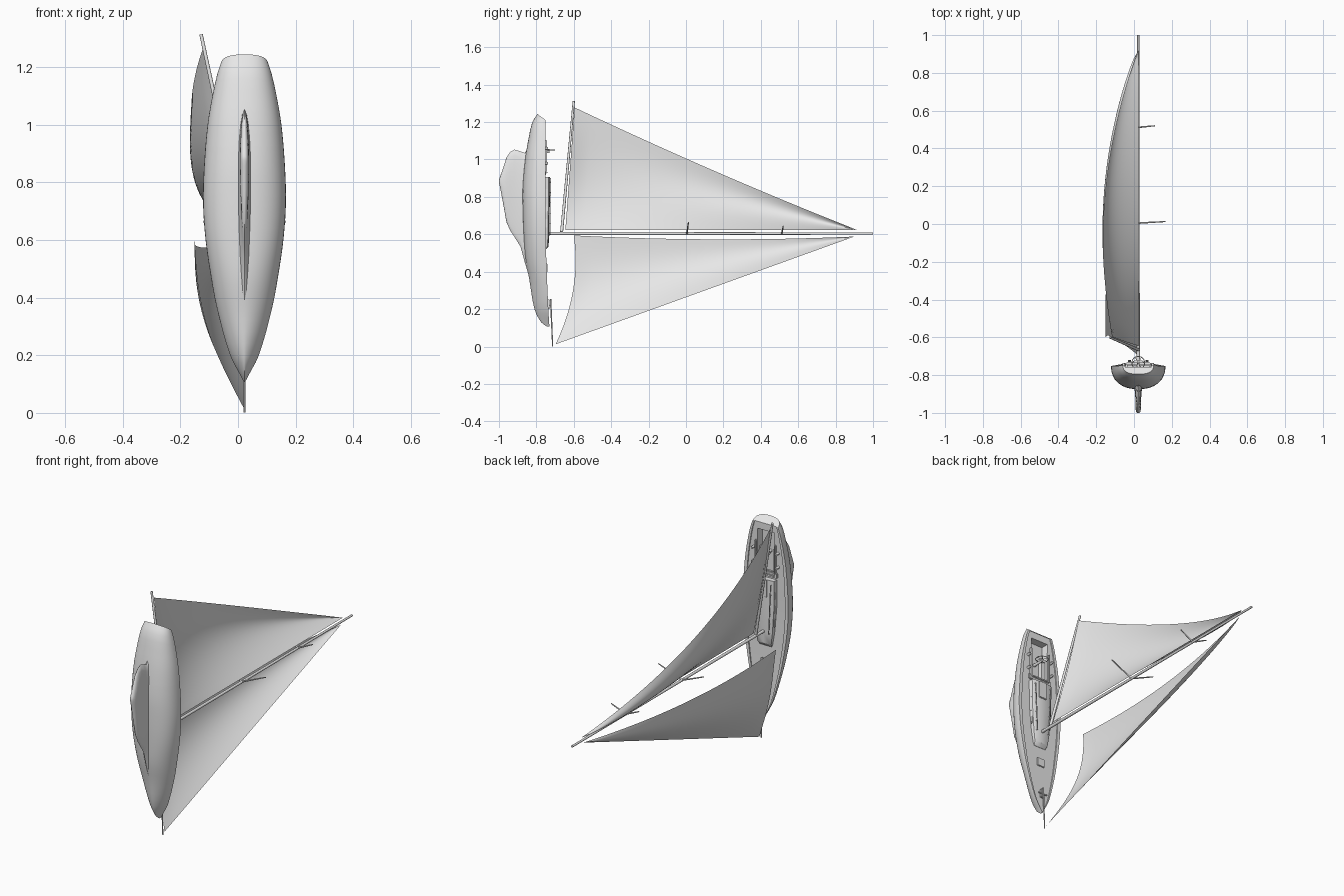
import bpy, bmesh, math
from mathutils import Vector

cube = bpy.data.objects.get("Cube")
if cube:
    bpy.data.objects.remove(cube, do_unlink=True)

CX = 0.0225   # centreline of the boat

grey = bpy.data.materials.new("light_grey")
grey.use_nodes = True
grey.diffuse_color = (0.8, 0.8, 0.8, 1)
grey.node_tree.nodes["Principled BSDF"].inputs["Base Color"].default_value = (0.8, 0.8, 0.8, 1)


def finish(name, bm, angle=35, recalc=True):
    if recalc:
        bmesh.ops.recalc_face_normals(bm, faces=bm.faces[:])
    mesh = bpy.data.meshes.new(name)
    bm.to_mesh(mesh)
    bm.free()
    mesh.materials.append(grey)
    obj = bpy.data.objects.new(name, mesh)
    bpy.context.collection.objects.link(obj)
    bpy.ops.object.select_all(action='DESELECT')
    obj.select_set(True)
    bpy.context.view_layer.objects.active = obj
    bpy.ops.object.shade_smooth_by_angle(angle=math.radians(angle))
    return obj


def loft(name, rings, angle=35):
    """Skin closed rings of points and cap both ends."""
    bm = bmesh.new()
    vs = [[bm.verts.new(p) for p in r] for r in rings]
    n = len(vs[0])
    for a, b in zip(vs, vs[1:]):
        for i in range(n):
            j = (i + 1) % n
            bm.faces.new((a[i], a[j], b[j], b[i]))
    bm.faces.new(vs[0])
    bm.faces.new(vs[-1])
    bmesh.ops.remove_doubles(bm, verts=bm.verts[:], dist=1e-5)
    bmesh.ops.dissolve_degenerate(bm, edges=bm.edges[:], dist=1e-5)
    return finish(name, bm, angle)


def rod(name, a, b, r, r2=None, sides=12):
    a, b = Vector(a), Vector(b)
    d = b - a
    bm = bmesh.new()
    bmesh.ops.create_cone(bm, cap_ends=True, segments=sides, radius1=r,
                          radius2=r if r2 is None else r2, depth=d.length)
    bmesh.ops.rotate(bm, verts=bm.verts, matrix=d.to_track_quat('Z', 'Y').to_matrix())
    bmesh.ops.translate(bm, verts=bm.verts, vec=(a + b) / 2)
    return finish(name, bm)


def box(name, centre, size, bevel=0.003):
    bm = bmesh.new()
    bmesh.ops.create_cube(bm, size=1)
    bmesh.ops.scale(bm, vec=size, verts=bm.verts)
    bmesh.ops.bevel(bm, geom=bm.edges[:], offset=bevel, segments=2, affect='EDGES')
    bmesh.ops.translate(bm, verts=bm.verts, vec=centre)
    return finish(name, bm)


def curve_at(table, z):
    """Smooth interpolation through rows of (z, values...)."""
    k = max(i for i in range(len(table) - 1) if table[i][0] <= z or i == 0)
    p = [table[min(max(k + o, 0), len(table) - 1)] for o in (-1, 0, 1, 2)]
    h = p[2][0] - p[1][0]
    t = (z - p[1][0]) / h
    out = []
    for c in range(1, len(table[0])):
        m1 = (p[2][c] - p[0][c]) / (p[2][0] - p[0][0]) * h
        m2 = (p[3][c] - p[1][c]) / (p[3][0] - p[1][0]) * h
        out.append((2*t**3 - 3*t*t + 1) * p[1][c] + (t**3 - 2*t*t + t) * m1
                   + (3*t*t - 2*t**3) * p[2][c] + (t**3 - t*t) * m2)
    return out


# Hull stations: z, half beam, sheer y, bottom y, section fullness
STATIONS = [(0.107, 0.002, -0.730, -0.745, 1.3), (0.13, 0.014, -0.732, -0.775, 1.4),
            (0.20, 0.050, -0.736, -0.810, 1.6), (0.36, 0.095, -0.743, -0.838, 1.9),
            (0.47, 0.116, -0.747, -0.858, 2.1), (0.60, 0.135, -0.750, -0.868, 2.3),
            (0.73, 0.1437, -0.752, -0.873, 2.3), (0.86, 0.140, -0.752, -0.873, 2.3),
            (1.00, 0.128, -0.752, -0.859, 2.3), (1.10, 0.111, -0.751, -0.840, 2.3),
            (1.17, 0.095, -0.750, -0.822, 2.4), (1.21, 0.081, -0.750, -0.795, 2.5)]
WELL = (0.925, 1.17)   # cockpit extent


def hull_ring(z, well):
    hw, top, low, n = curve_at(STATIONS, z)
    rake = 0.033 * max(0, (z - 0.9) / 0.31)
    pts = []
    for i in range(25):
        a = math.pi * i / 24
        c, s = math.cos(a), math.sin(a)
        f = abs(s) ** (2 / n)
        pts.append((CX + math.copysign(abs(c) ** (2 / n), c) * hw, top - (top - low) * f, z + rake * f))
    rim, cw = 0.86 * hw, min(0.055, 0.62 * hw)
    deck = top - min(0.006, 0.3 * hw)
    floor = deck - 0.045 if well else deck
    for x, y in ((-rim, top), (-rim, deck), (-cw, deck), (-cw, floor),
                 (cw, floor), (cw, deck), (rim, deck), (rim, top)):
        pts.append((CX + x, y, z))
    return pts


zs = [0.107, 0.115, 0.13, 0.15, 0.175] + [0.2 + 0.04 * i for i in range(19)]
rings = [hull_ring(z, False) for z in zs] + [hull_ring(WELL[0], False)]
rings += [hull_ring(WELL[0] + (WELL[1] - WELL[0]) * i / 7, True) for i in range(8)]
rings += [hull_ring(z, False) for z in (WELL[1], 1.19, 1.21)]
loft("hull", rings)

# Keel: depth y, leading z, trailing z, half thickness
KEEL = [(-0.835, 0.36, 1.08, 0.034), (-0.862, 0.45, 1.035, 0.027), (-0.885, 0.535, 1.043, 0.021),
        (-0.917, 0.585, 1.053, 0.018), (-0.940, 0.62, 1.04, 0.018), (-0.960, 0.665, 1.01, 0.018),
        (-0.978, 0.765, 0.955, 0.017), (-0.995, 0.855, 0.905, 0.012), (-1.0, 0.875, 0.89, 0.006)]
rings = []
for y, z0, z1, t in KEEL:
    ring = []
    for i in range(24):
        a = 2 * math.pi * i / 24
        u = (1 - math.cos(a)) / 2
        ring.append((CX + t * math.sin(a) * (0.75 + 0.25 * u), y, z0 + (z1 - z0) * u))
    rings.append(ring)
loft("keel", rings, 50)

# Cabin trunk with a cambered roof
rings = []
for z, w, h in ((0.515, 0.040, 0.004), (0.535, 0.046, 0.020), (0.60, 0.056, 0.024),
                (0.75, 0.068, 0.026), (0.905, 0.070, 0.026)):
    rings.append([(CX + s * w * k, -0.757 + y, z) for s, k, y in
                  ((-1, 1, -0.004), (-1, 0.95, h * 0.8), (-1, 0.8, h), (0, 0, h * 1.1),
                   (1, 0.8, h), (1, 0.95, h * 0.8), (1, 1, -0.004))])
loft("cabin", rings)
box("companionway_hatch", (CX, -0.728, 0.855), (0.05, 0.010, 0.10))
box("foredeck_hatch", (CX, -0.745, 0.42), (0.05, 0.008, 0.05))
box("bridge_deck", (CX, -0.757, 0.93), (0.15, 0.016, 0.03))
box("mainsheet_track", (CX, -0.745, 0.93), (0.12, 0.008, 0.01))

for side, tag in ((1, "left"), (-1, "right")):
    # Roof handrails on short posts
    ends = [(CX + side * (0.040 + 0.012 * k), -0.723, 0.60 + 0.28 * k) for k in (0, 1)]
    rod("handrail_" + tag, ends[0], ends[1], 0.0025, sides=8)
    for k in range(6):
        p = Vector(ends[0]).lerp(Vector(ends[1]), k / 5)
        rod("handrail_post_" + tag, p, p - Vector((0, 0.014, 0)), 0.002, sides=8)
    # Cabin windows
    for z in (0.66, 0.74, 0.82):
        box("window_" + tag, (CX + side * (0.0625 + 0.02 * (z - 0.66)), -0.746, z), (0.004, 0.010, 0.045), 0.001)
    # Cockpit coaming, seats and winches
    box("coaming_" + tag, (CX + side * 0.062, -0.752, 1.02), (0.010, 0.016, 0.17))
    box("seat_" + tag, (CX + side * 0.043, -0.788, 1.0), (0.026, 0.03, 0.13))
    for z in (0.98, 1.06):
        rod("winch_" + tag, (CX + side * 0.077, -0.758, z), (CX + side * 0.077, -0.737, z), 0.008, 0.006)

# Steering wheel on a pedestal
rod("pedestal", (CX, -0.80, 1.04), (CX, -0.73, 1.04), 0.009, 0.006)
rod("wheel_hub", (CX, -0.735, 1.035), (CX, -0.735, 1.056), 0.005)
bpy.ops.mesh.primitive_torus_add(location=(CX, -0.735, 1.05), major_radius=0.034, minor_radius=0.0022,
                                 major_segments=32, minor_segments=8)
wheel = bpy.context.object
wheel.name = "steering_wheel"
wheel.data.materials.append(grey)
bpy.ops.object.shade_smooth_by_angle()
for k in range(3):
    a = math.pi * k / 3
    d = Vector((math.cos(a), math.sin(a), 0)) * 0.034
    c = Vector((CX, -0.735, 1.05))
    rod("wheel_spoke", c - d, c + d, 0.0015, sides=6)

# Bow fittings
rod("bowsprit", (CX, -0.724, 0.255), (CX, -0.713, 0.001), 0.004, 0.003)
box("anchor_windlass", (CX, -0.735, 0.225), (0.022, 0.016, 0.05))
rod("anchor_stock", (CX - 0.028, -0.728, 0.22), (CX + 0.028, -0.728, 0.22), 0.004)

# Mast, boom and spreaders
rod("mast", (CX, -0.76, 0.604), (CX, 1.0, 0.604), 0.0085, 0.006, 16)
rod("boom", (CX, -0.665, 0.612), (-0.128, -0.600, 1.312), 0.008, 0.006)
for y, length, sweep in ((0.005, 0.143, 0.06), (0.512, 0.088, 0.04)):
    for side in (1, -1):
        rod("spreader", (CX, y, 0.604), (CX + side * length, y + 0.008, 0.604 + sweep), 0.0045, 0.003)


def sail(name, tack, head, clew, twist, camber, hollow, foot_lift, foot_camber):
    """Curved triangle: u runs up the luff, v runs from luff to leech."""
    tack, head, clew = Vector(tack), Vector(head), Vector(clew)
    bm = bmesh.new()
    N, M = 32, 16
    grid = []
    for i in range(N + 1):
        u = i / N
        luff, leech = tack.lerp(head, u), clew.lerp(head, u)
        leech += Vector((-twist, 0, -hollow)) * 4 * u * (1 - u)
        depth = camber * (foot_camber * (1 - u) ** 2 + (1 - foot_camber) * math.sin(math.pi * u) ** 0.6)
        row = []
        for j in range(M + 1):
            v = j / M
            p = luff.lerp(leech, v)
            p.x -= depth * math.sin(math.pi * v)
            p.y += foot_lift * 4 * v * (1 - v) * (1 - u) ** 3
            row.append(bm.verts.new(p))
        grid.append(row)
    for a, b in zip(grid, grid[1:]):
        for j in range(M):
            bm.faces.new((a[j], a[j + 1], b[j + 1], b[j]))
    bmesh.ops.remove_doubles(bm, verts=bm.verts[:], dist=1e-5)
    finish(name, bm, 60)


sail("mainsail", (CX, -0.645, 0.624), (CX, 0.917, 0.622), (-0.116, -0.596, 1.278),
     0.104, 0.08, 0.015, 0.0, 0.1)
sail("headsail", (CX, -0.697, 0.012), (CX, 0.90, 0.588), (-0.15, -0.60, 0.594),
     0.05, 0.08, 0.018, 0.045, 0.55)
